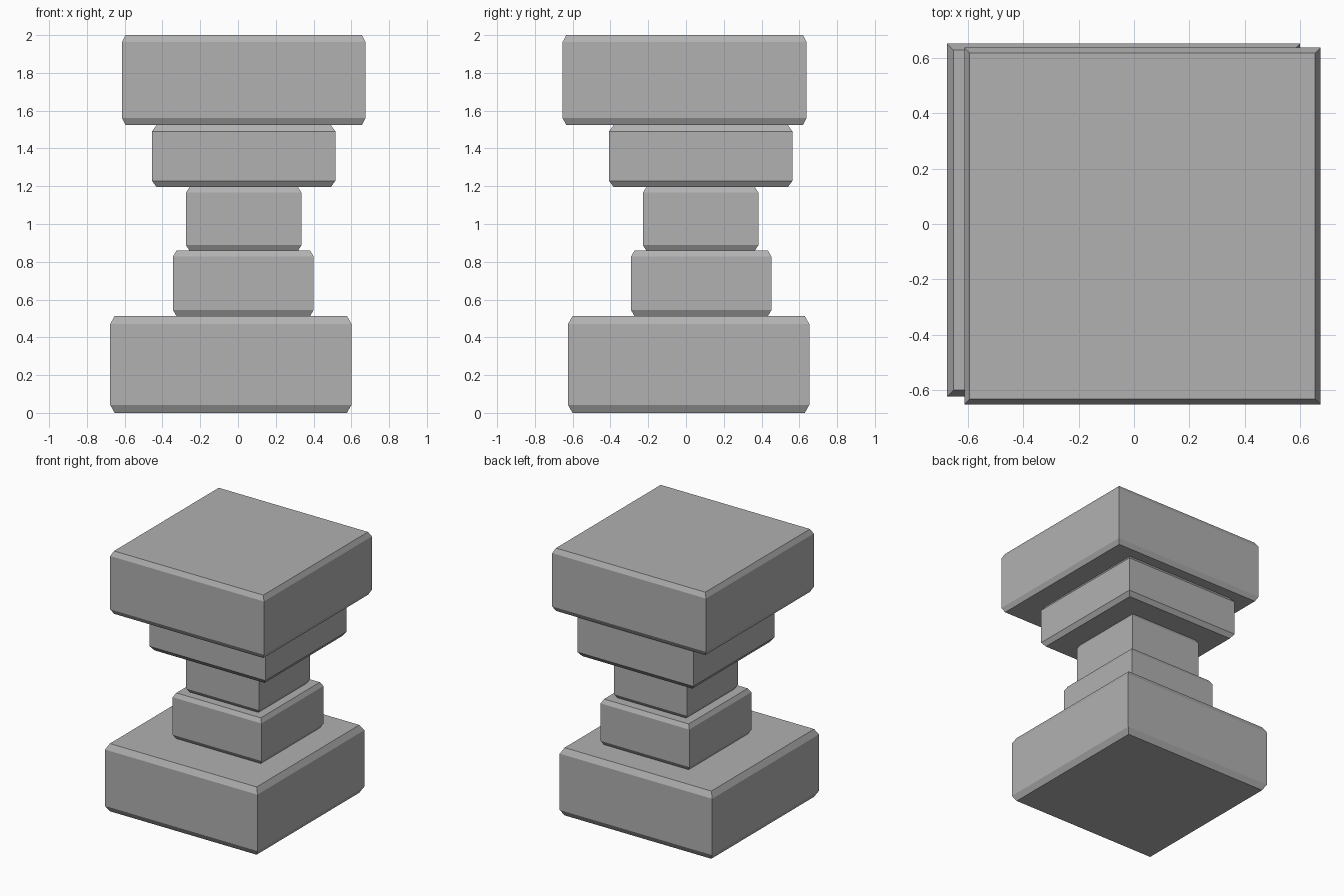
import bpy, bmesh

if "Cube" in bpy.data.objects:
    bpy.data.objects.remove(bpy.data.objects["Cube"])

# Dark grey stone
stone = bpy.data.materials.new("stone")
stone.diffuse_color = (0.44, 0.44, 0.44, 1)
stone.use_nodes = True
stone.node_tree.nodes["Principled BSDF"].inputs["Base Color"].default_value = stone.diffuse_color


def chamfered_block(name, x0, x1, y0, y1, z0, z1, inset, drop):
    """Block with sharp vertical corners and sloped chamfers at top and bottom."""
    bm = bmesh.new()
    rings = []
    for z, i in ((z0, inset), (z0 + drop, 0), (z1 - drop, 0), (z1, inset)):
        corners = ((x0 + i, y0 + i), (x1 - i, y0 + i), (x1 - i, y1 - i), (x0 + i, y1 - i))
        rings.append([bm.verts.new((x, y, z)) for x, y in corners])
    for low, high in zip(rings, rings[1:]):
        for k in range(4):
            n = (k + 1) % 4
            bm.faces.new((low[k], low[n], high[n], high[k]))
    bm.faces.new(rings[0][::-1])
    bm.faces.new(rings[-1])
    mesh = bpy.data.meshes.new(name)
    bm.to_mesh(mesh)
    bm.free()
    mesh.materials.append(stone)
    obj = bpy.data.objects.new(name, mesh)
    bpy.context.collection.objects.link(obj)


# Stacked stone blocks, bottom to top
chamfered_block("base_slab", -0.677, 0.601, -0.625, 0.653, 0.0, 0.513, 0.024, 0.043)
chamfered_block("lower_step", -0.344, 0.400, -0.291, 0.452, 0.513, 0.859, 0.018, 0.031)
chamfered_block("neck", -0.275, 0.336, -0.228, 0.383, 0.859, 1.195, 0.018, 0.029)
chamfered_block("upper_step", -0.455, 0.515, -0.407, 0.563, 1.195, 1.524, 0.024, 0.033)
chamfered_block("top_slab", -0.614, 0.675, -0.653, 0.638, 1.524, 2.0, 0.019, 0.036)
